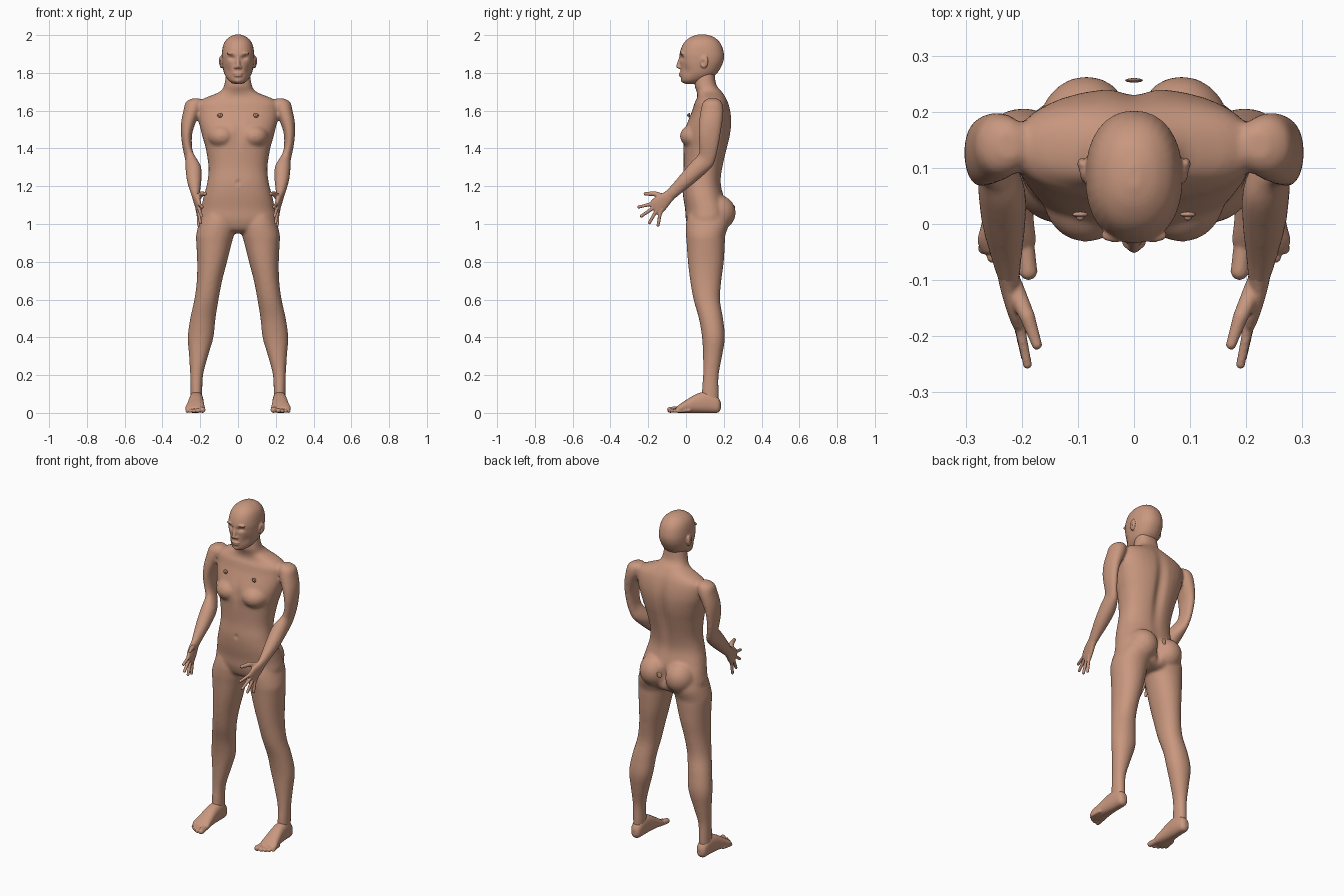
import bpy, bmesh, math
from mathutils import Vector, Matrix

skin = bpy.data.materials.new("skin")
skin.diffuse_color = (0.58, 0.31, 0.21, 1)


def resample(keys, steps=4):
    """Catmull-Rom interpolation of a list of parameter tuples."""
    out = []
    for i in range(len(keys) - 1):
        a, b, c, d = (keys[max(i - 1, 0)], keys[i], keys[i + 1],
                      keys[min(i + 2, len(keys) - 1)])
        for s in range(steps):
            t = s / steps
            out.append([q + 0.5 * t * (r - p + t * (2 * p - 5 * q + 4 * r - w
                        + t * (3 * (q - r) + w - p)))
                        for p, q, r, w in zip(a, b, c, d)])
    return out + [list(keys[-1])]


def loft(bm, keys, side=1, power=2.2, n=32):
    """Loft rings (x, y, z, rx, ry, tilt about X in degrees), capped."""
    rings = []
    for x, y, z, rx, ry, tilt in resample(keys):
        ring = []
        for k in range(n):
            a = 2 * math.pi * k / n
            u = math.copysign(abs(math.cos(a)) ** (2 / power), math.cos(a)) * rx
            v = math.copysign(abs(math.sin(a)) ** (2 / power), math.sin(a)) * ry
            t = math.radians(tilt)
            ring.append(bm.verts.new((side * (x + u), y + v * math.cos(t),
                                      z + v * math.sin(t))))
        rings.append(ring)
    for p, q in zip(rings, rings[1:]):
        for k in range(n):
            bm.faces.new((p[k], p[(k + 1) % n], q[(k + 1) % n], q[k]))
    bm.faces.new(rings[0])
    bm.faces.new(rings[-1])


def column(rows):
    """Rows (z, x, half width, front y, back y) to level loft rings."""
    return [(x, (f + b) / 2, z, w, (b - f) / 2, 0) for z, x, w, f, b in rows]


def blob(bm, loc, size):
    bmesh.ops.create_uvsphere(bm, u_segments=20, v_segments=12, radius=1,
                              matrix=Matrix.LocRotScale(Vector(loc), None, Vector(size)))


def chain(bm, points, r0, r1, side=1, n=8):
    """Rounded digit: closely spaced balls along a path."""
    total = (len(points) - 1) * n
    for i in range(total + 1):
        j = min(i // n, len(points) - 2)
        p = Vector(points[j]).lerp(Vector(points[j + 1]), i / n - j)
        r = r0 + (r1 - r0) * i / total
        blob(bm, (side * p.x, p.y, p.z), (r, r, r))


def finish(name, bm, voxel=0, smooth=0, dents=()):
    """Make the object, fuse it into one skin and press in soft dents."""
    bmesh.ops.recalc_face_normals(bm, faces=bm.faces)
    me = bpy.data.meshes.new(name)
    bm.to_mesh(me)
    bm.free()
    ob = bpy.data.objects.new(name, me)
    bpy.context.collection.objects.link(ob)
    bpy.context.view_layer.objects.active = ob
    if voxel:
        m = ob.modifiers.new("fuse", 'REMESH')
        m.mode, m.voxel_size = 'VOXEL', voxel
        bpy.ops.object.modifier_apply(modifier="fuse")
        m = ob.modifiers.new("soften", 'SMOOTH')
        m.factor, m.iterations = 0.5, smooth
        bpy.ops.object.modifier_apply(modifier="soften")
    for centre, size, push in dents:
        for v in ob.data.vertices:
            d = sum(((v.co[i] - centre[i]) / size[i]) ** 2 for i in range(3))
            if d < 9:
                v.co += Vector(push) * math.exp(-d)
    ob.data.materials.clear()
    ob.data.materials.append(skin)
    ob.data.polygons.foreach_set("use_smooth", [True] * len(ob.data.polygons))
    ob.data.update()


# Body: torso, legs and arms fused together
bm = bmesh.new()
loft(bm, column([
    (1.82, 0, .060, .055, .150), (1.74, 0, .072, .045, .160),
    (1.705, 0, .090, .055, .188), (1.685, 0, .130, .060, .202),
    (1.665, 0, .180, .058, .214), (1.64, 0, .212, .045, .225),
    (1.60, 0, .215, .033, .236), (1.55, 0, .210, .012, .242),
    (1.50, 0, .198, -.008, .240), (1.45, 0, .185, -.016, .232),
    (1.40, 0, .171, -.014, .220), (1.30, 0, .156, -.013, .196),
    (1.22, 0, .163, -.020, .186), (1.15, 0, .181, -.016, .200),
    (1.08, 0, .196, -.005, .225), (1.02, 0, .204, .000, .225),
    (0.97, 0, .170, .020, .205), (0.95, 0, .080, .060, .170)]), power=2.3)
for s in (1, -1):
    blob(bm, (s * .085, .05, 1.465), (.078, .083, .065))    # chest
    blob(bm, (s * .085, .165, 1.06), (.088, .099, .095))    # seat
    loft(bm, column([
        (1.05, .105, .085, .010, .225), (1.00, .110, .098, .000, .228),
        (0.94, .122, .100, .000, .208), (0.90, .127, .094, .003, .206),
        (0.80, .137, .079, .010, .200), (0.70, .151, .067, .022, .187),
        (0.60, .167, .064, .040, .180), (0.50, .186, .067, .068, .196),
        (0.40, .198, .068, .085, .206), (0.30, .209, .050, .090, .191),
        (0.20, .219, .034, .090, .173), (0.10, .220, .031, .083, .173),
        (0.04, .220, .030, .085, .170)]), s, 2.1)
    loft(bm, [
        (.222, .140, 1.665, .020, .025, 0), (.232, .140, 1.645, .045, .050, 0),
        (.244, .138, 1.60, .045, .061, 0), (.262, .131, 1.54, .039, .062, 0),
        (.272, .125, 1.48, .030, .059, 0), (.270, .121, 1.42, .026, .052, -8),
        (.262, .115, 1.375, .025, .049, -22), (.248, .102, 1.335, .031, .049, -36),
        (.236, .060, 1.293, .042, .048, -44), (.232, .002, 1.235, .039, .041, -45),
        (.228, -.050, 1.185, .029, .034, -45), (.224, -.085, 1.153, .022, .031, -46),
        (.222, -.100, 1.140, .019, .031, -46)], s, 2.1)
finish("body", bm, .008, 8, [
    ((0, .23, 1.42), (.03, .08, .2), (0, -.018, 0)),        # spine groove
    ((0, .24, 1.05), (.018, .07, .06), (0, -.03, 0)),       # seat cleft
    ((0, -.02, 1.47), (.02, .05, .06), (0, .008, 0)),       # breastbone
    ((0, -.02, 1.22), (.009, .03, .011), (0, .008, 0)),     # navel
])

# Head with nose, lips, brow and ears
bm = bmesh.new()
loft(bm, column([
    (2.003, 0, .012, .065, .105), (1.992, 0, .042, .030, .143),
    (1.97, 0, .067, -.002, .172), (1.94, 0, .080, -.022, .191),
    (1.90, 0, .086, -.034, .201), (1.87, 0, .086, -.033, .200),
    (1.84, 0, .083, -.031, .190), (1.80, 0, .074, -.029, .166),
    (1.775, 0, .062, -.027, .135), (1.755, 0, .045, -.022, .090),
    (1.742, 0, .022, -.005, .045)]))
chain(bm, [(0, -.026, 1.885), (0, -.040, 1.836)], .010, .012)
for s in (1, -1):
    blob(bm, (s * .011, -.033, 1.830), (.010, .012, .009))
    blob(bm, (s * .034, -.020, 1.903), (.026, .013, .008))
    blob(bm, (s * .089, .095, 1.857), (.010, .021, .033))
    blob(bm, (s * .093, .107, 1.862), (.008, .011, .028))
blob(bm, (0, -.028, 1.797), (.026, .010, .006))
blob(bm, (0, -.027, 1.785), (.022, .010, .006))
blob(bm, (0, -.014, 1.762), (.022, .014, .015))
finish("head", bm, .004, 3,
       [((s * .034, -.03, 1.880), (.018, .03, .012), (0, .013, 0)) for s in (1, -1)]
       + [((s * .06, -.01, 1.81), (.022, .04, .03), (-s * .005, .005, 0)) for s in (1, -1)]
       + [((s * .1, .088, 1.855), (.01, .008, .012), (-s * .008, 0, 0)) for s in (1, -1)])

# Hands and feet
digits = [   # base, tip of index, middle, ring and little finger
    ((.203, -.186, 1.105), (.190, -.250, 1.090)),
    ((.206, -.177, 1.083), (.194, -.236, 1.042)),
    ((.208, -.160, 1.065), (.199, -.194, 1.006)),
    ((.210, -.138, 1.052), (.208, -.148, .993))]
toes = [(.188, -.084, .016), (.214, -.082, .012), (.234, -.072, .011),
        (.252, -.059, .0105), (.268, -.044, .010)]
for s, label in ((1, "left"), (-1, "right")):
    bm = bmesh.new()
    loft(bm, [
        (.225, -.075, 1.162, .020, .029, -46), (.222, -.100, 1.140, .019, .033, -47),
        (.214, -.133, 1.112, .017, .043, -49), (.207, -.160, 1.087, .014, .043, -50),
        (.205, -.172, 1.077, .009, .036, -50)], s)
    for base, tip in digits:
        inner = Vector(base).lerp(Vector((.222, -.105, 1.13)), .35)
        chain(bm, [inner, base, tip], .0115, .0085, s)
    chain(bm, [(.215, -.112, 1.140), (.190, -.165, 1.160), (.173, -.215, 1.160)],
          .018, .0095, s)
    finish(label + "_hand", bm, .004, 2)

    bm = bmesh.new()
    loft(bm, [
        (.220, .184, .038, .012, .018, 90), (.220, .168, .043, .029, .042, 90),
        (.220, .120, .056, .036, .056, 90), (.222, .060, .051, .040, .051, 90),
        (.225, .000, .034, .047, .034, 90), (.227, -.030, .024, .052, .024, 90),
        (.226, -.052, .016, .044, .015, 90)], s, 2.4)
    for x, y, r in toes:
        chain(bm, [(.225 + (x - .225) * .8, y + .06, r + .004), (x, y, r)],
              r * 1.05, r, s)
    finish(label + "_foot", bm, .004, 2)

# Small separate discs on the chest and lower back
for s, label in ((1, "left"), (-1, "right")):
    bm = bmesh.new()
    blob(bm, (s * .096, .017, 1.576), (.014, .005, .013))
    blob(bm, (s * .096, .012, 1.576), (.007, .006, .007))
    finish(label + "_chest_disc", bm)
bm = bmesh.new()
blob(bm, (0, .256, 1.08), (.016, .004, .019))
finish("lower_back_disc", bm)
